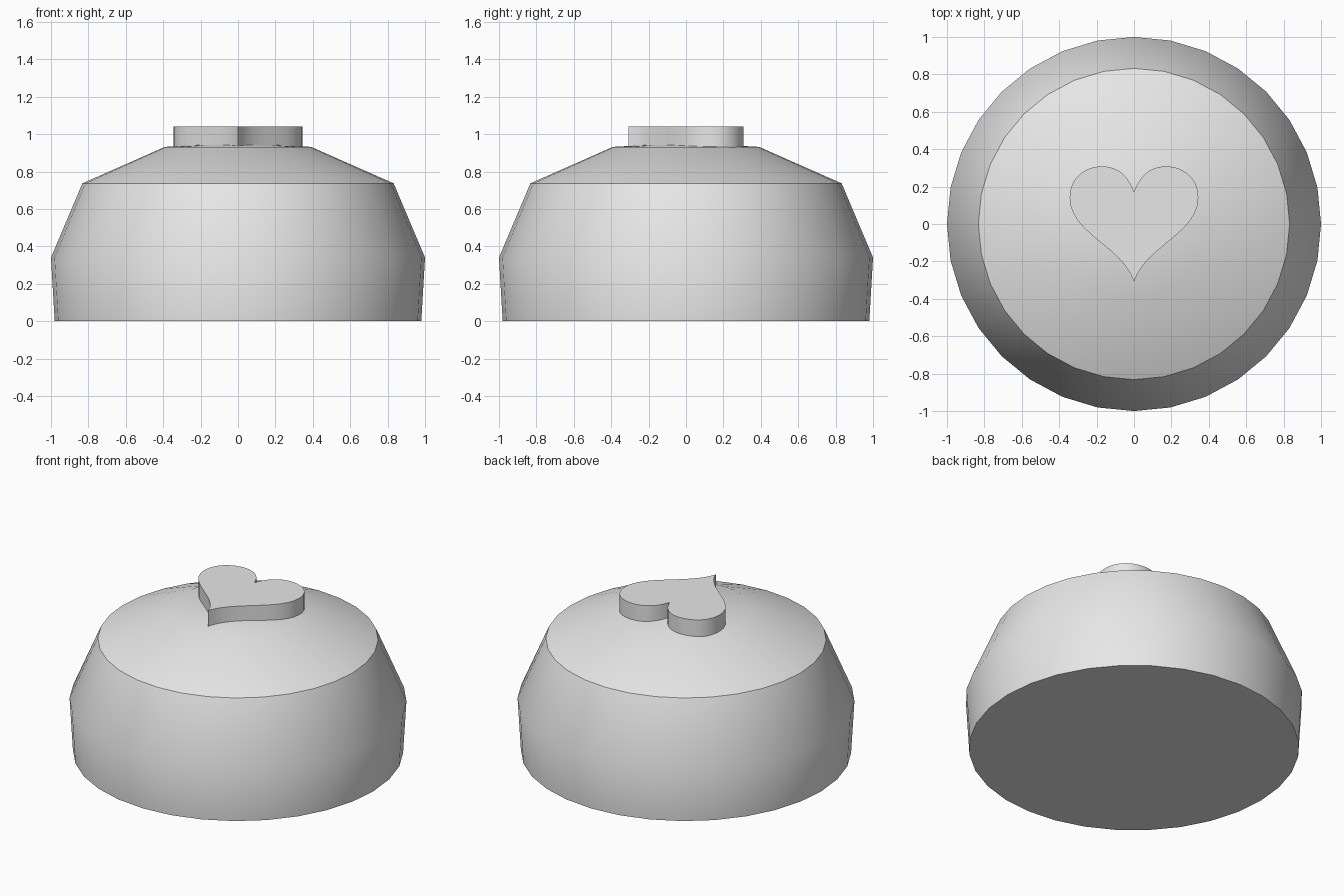
import bpy, bmesh, math
from mathutils import Vector
from mathutils.geometry import interpolate_bezier

cube = bpy.data.objects.get("Cube")
if cube:
    bpy.data.objects.remove(cube, do_unlink=True)

# Plain grey material
grey = bpy.data.materials.new("light_grey")
grey.use_nodes = True
colour = (0.8, 0.8, 0.8, 1)
grey.diffuse_color = colour
grey.node_tree.nodes["Principled BSDF"].inputs["Base Color"].default_value = colour


def finish(bm, name):
    bmesh.ops.recalc_face_normals(bm, faces=bm.faces)
    mesh = bpy.data.meshes.new(name)
    bm.to_mesh(mesh)
    bm.free()
    mesh.materials.append(grey)
    obj = bpy.data.objects.new(name, mesh)
    bpy.context.collection.objects.link(obj)
    bpy.ops.object.select_all(action="DESELECT")
    obj.select_set(True)
    bpy.context.view_layer.objects.active = obj
    bpy.ops.object.shade_smooth_by_angle(angle=math.radians(30))
    return obj


# Domed body: rings of a profile, closed by a low peak and a flat base
SIDES = 32
profile = [(0.98, 0), (1.0, 0.34), (0.832, 0.737), (0.39, 0.932)]
bm = bmesh.new()
rings = []
for radius, z in profile:
    angles = [math.tau * i / SIDES for i in range(SIDES)]
    rings.append([bm.verts.new((radius * math.cos(a), radius * math.sin(a), z)) for a in angles])
peak = bm.verts.new((0, 0, 0.953))
for i in range(SIDES):
    j = (i + 1) % SIDES
    for low, high in zip(rings, rings[1:]):
        bm.faces.new((low[i], low[j], high[j], high[i]))
    bm.faces.new((rings[-1][i], rings[-1][j], peak))
bm.faces.new(rings[0][::-1])
finish(bm, "domed_body")

# Raised heart: half outline as bezier segments, mirrored and extruded
segments = [
    ((0, 0.17), (0.03, 0.26), (0.09, 0.308), (0.17, 0.308)),
    ((0.17, 0.308), (0.27, 0.308), (0.344, 0.24), (0.344, 0.14)),
    ((0.344, 0.14), (0.344, -0.05), (0.06, -0.12), (0, -0.308)),
]
half = []
for seg in segments:
    half += interpolate_bezier(*[Vector((x, y, 0)) for x, y in seg], 13)[:-1]
tip = Vector((0, -0.308, 0))
outline = half + [tip] + [Vector((-p.x, p.y, 0)) for p in reversed(half[1:])]
bm = bmesh.new()
base = bm.faces.new([bm.verts.new((p.x, p.y, 0.92)) for p in outline])
extruded = bmesh.ops.extrude_face_region(bm, geom=[base], use_keep_orig=True)
top = [v for v in extruded["geom"] if isinstance(v, bmesh.types.BMVert)]
bmesh.ops.translate(bm, verts=top, vec=(0, 0, 0.12))
finish(bm, "raised_heart")
